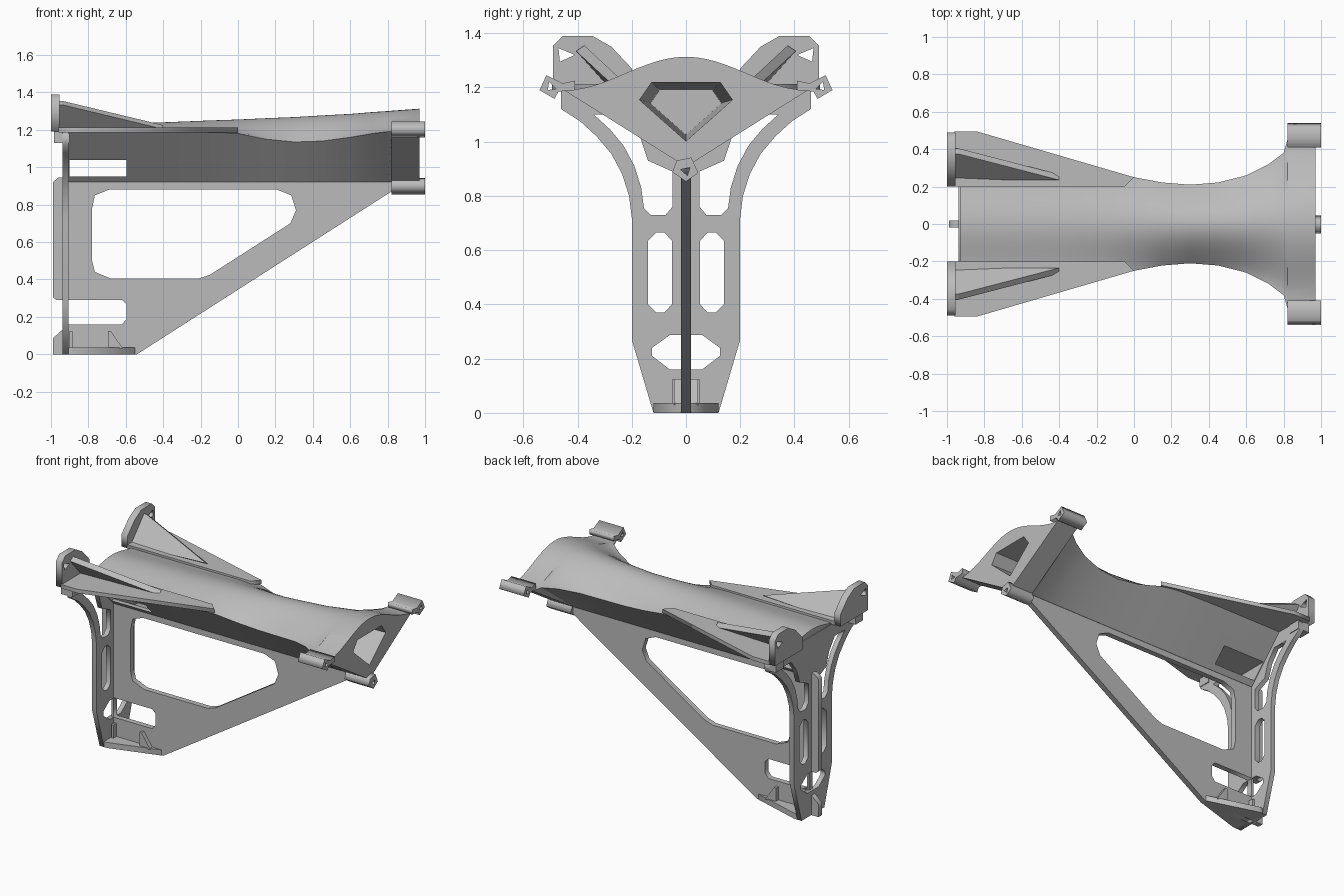
import bpy, bmesh, math

cube = bpy.data.objects.get("Cube")
if cube:
    bpy.data.objects.remove(cube, do_unlink=True)

grey = bpy.data.materials.new("plain grey")
grey.use_nodes = True
grey.diffuse_color = (0.5, 0.5, 0.5, 1)
for node in grey.node_tree.nodes:
    if node.type == "BSDF_PRINCIPLED":
        node.inputs["Base Color"].default_value = (0.5, 0.5, 0.5, 1)


def link(name, data):
    obj = bpy.data.objects.new(name, data)
    bpy.context.collection.objects.link(obj)
    return obj


def finish(name, bm):
    bmesh.ops.remove_doubles(bm, verts=bm.verts, dist=1e-5)
    bmesh.ops.recalc_face_normals(bm, faces=bm.faces)
    mesh = bpy.data.meshes.new(name)
    bm.to_mesh(mesh)
    bm.free()
    mesh.materials.clear()
    mesh.materials.append(grey)
    return link(name, mesh)


def evaluated(obj):
    deps = bpy.context.evaluated_depsgraph_get()
    return bpy.data.meshes.new_from_object(obj.evaluated_get(deps))


def plate(name, plane, low, high, outline, holes=()):
    """Flat plate with holes, extruded across the given plane."""
    curve = bpy.data.curves.new(name + " profile", "CURVE")
    curve.dimensions = "2D"
    curve.fill_mode = "BOTH"
    curve.extrude = (high - low) / 2
    for loop in [outline, *holes]:
        spline = curve.splines.new("POLY")
        spline.points.add(len(loop) - 1)
        for point, (u, v) in zip(spline.points, loop):
            point.co = (u, v, 0, 1)
        spline.use_cyclic_u = True
    temp = link(name + " profile", curve)
    bpy.context.view_layer.update()
    bm = bmesh.new()
    bm.from_mesh(evaluated(temp))
    bpy.data.objects.remove(temp, do_unlink=True)
    mid = (low + high) / 2
    for v in bm.verts:
        a, b, c = v.co
        c += mid
        v.co = {"xz": (a, c, b), "yz": (c, a, b), "xy": (a, b, c)}[plane]
    return finish(name, bm)


def hull(name, points):
    bm = bmesh.new()
    for p in points:
        bm.verts.new(p)
    bmesh.ops.convex_hull(bm, input=bm.verts)
    return finish(name, bm)


def box(name, x, y, z):
    return hull(name, [(a, b, c) for a in x for b in y for c in z])


def flip(points, side):
    return [(side * a, b) for a, b in points]


# Saddle body: x, half width, crown height, edge height, crown sharpness
stations = [
    (-.93, .28, 1.23, 1.19, 2), (-.4, .28, 1.24, 1.19, 2), (-.15, .27, 1.25, 1.19, 1.8),
    (0, .25, 1.255, 1.18, 1.5), (.15, .222, 1.262, 1.15, 1), (.3, .21, 1.268, 1.135, 1),
    (.45, .222, 1.277, 1.14, 1), (.6, .26, 1.285, 1.16, 1.3), (.72, .32, 1.295, 1.18, 1.6),
    (.8, .38, 1.3, 1.19, 2), (.82, .45, 1.302, 1.19, 2), (.97, .45, 1.313, 1.19, 2)]
bm = bmesh.new()
rings = []
for x, w, crown, edge, power in stations:
    section = []
    for i in range(25):
        t = i / 12 - 1
        rise = max(0, math.cos(math.pi * t / 2)) ** power
        section.append((w * t, edge + (crown - edge) * rise))
    section += [(.02, .92), (-.02, .92)]
    rings.append([bm.verts.new((x, y, z)) for y, z in section])
for a, b in zip(rings, rings[1:]):
    for i in range(len(a)):
        j = (i + 1) % len(a)
        bm.faces.new((a[i], a[j], b[j], b[i]))
bm.faces.new(rings[0])
bm.faces.new(rings[-1])
body = finish("saddle_body", bm)

# End opening and rear notch cut from the body
opening = [(0, 1.0), (.175, 1.155), (.13, 1.22), (-.13, 1.22), (-.175, 1.155)]
cutters = [
    hull("opening_cutter", [(1.1, y, z) for y, z in opening]
         + [(-.5, y * .75, 1.1 + (z - 1.1) * .75) for y, z in opening]),
    box("notch_cutter", (-.9, -.595), (-.5, .5), (.95, 1.04))]
for cutter in cutters:
    cutter.hide_render = True
    mod = body.modifiers.new(cutter.name, "BOOLEAN")
    mod.operation = "DIFFERENCE"
    mod.solver = "EXACT"
    mod.object = cutter
bpy.context.view_layer.update()
cut_mesh = evaluated(body)
body.modifiers.clear()
body.data = cut_mesh
for cutter in cutters:
    bpy.data.objects.remove(cutter, do_unlink=True)
bpy.ops.object.select_all(action="DESELECT")
body.select_set(True)
bpy.context.view_layer.objects.active = body
bpy.ops.object.shade_smooth_by_angle(angle=math.radians(30))

# Central web with its large window and lower slot
plate("central_web", "xz", -.018, .018,
      [(-.92, 0), (-.54, 0), (.82, .87), (.95, .9), (.95, .95), (-.92, .95)],
      [[(-.78, .78), (-.765, .85), (-.69, .88), (.21, .88), (.285, .85), (.31, .77),
        (.28, .7), (-.15, .425), (-.21, .405), (-.68, .405), (-.765, .44), (-.78, .5)],
       [(-.905, .16), (-.62, .16), (-.595, .19), (-.595, .265), (-.62, .29), (-.905, .29)]])
plate("upper_rear_fin", "xz", -.018, .018,
      [(-.92, .29), (-.97, .29), (-.99, .305), (-.99, .92), (-.96, .945), (-.92, .945)])
plate("lower_rear_fin", "xz", -.018, .018,
      [(-.92, 0), (-.99, 0), (-.99, .085), (-.94, .13), (-.92, .13)])

# Rear upright with flared arms
side = [(.12, 0), (.2, .27), (.2, .72), (.21, .8), (.235, .88), (.275, .955),
        (.33, 1.02), (.39, 1.075), (.46, 1.12), (.46, 1.19)]
gap = [(.05, .76), (.075, .73), (.13, .73), (.155, .755), (.165, .83), (.19, .91),
       (.23, .985), (.28, 1.045), (.34, 1.1), (.23, 1.1), (.17, 1.02), (.14, .93), (.05, .89)]
slot = [(.052, .4), (.08, .37), (.11, .37), (.14, .4), (.14, .635), (.11, .665),
        (.08, .665), (.052, .635)]
port = [(.06, .16), (.125, .21), (.125, .24), (.06, .287)]
plate("rear_upright", "yz", -.937, -.905, side + flip(side, -1)[::-1],
      [gap, flip(gap, -1), slot, flip(slot, -1), port + flip(port, -1)[::-1]])

# Foot and its small gussets
plate("foot", "xy", 0, .037, [(-.93, -.12), (-.93, .12), (-.88, .12), (-.55, .02),
                              (-.55, -.02), (-.88, -.12)])
for s in (-1, 1):
    box("foot_gusset", (-.9, -.885), (0, s * .05), (.03, .125))
    hull("foot_brace", [(x, y, z) for y in (0, s * .045)
                        for x, z in [(-.695, .03), (-.695, .125), (-.68, .125), (-.615, .03)]])

for s in (-1, 1):
    # Side wing, mounting ear, rib and arm pad
    plate("side_wing", "xy", 1.187, 1.213,
          [(-.96, s * .2), (-.96, s * .495), (-.84, s * .495), (0, s * .25), (-.05, s * .2)])
    ear = [(.2, 1.19), (.2, 1.27), (.275, 1.35), (.345, 1.39), (.455, 1.39),
           (.49, 1.355), (.49, 1.19)]
    plate("mounting_ear", "yz", -1, -.955, flip(ear, s),
          [flip([(.41, 1.32), (.47, 1.345), (.465, 1.295)], s)])
    hull("ear_rib", [(x, s * (y + d), z - d * .7) for d in (0, .03)
                     for x, y, z in [(-.96, .235, 1.2), (-.96, .375, 1.355),
                                     (-.94, .375, 1.355), (-.4, .235, 1.225)]])
    box("arm_pad", (-.985, -.9), (s * .38, s * .46), (1.13, 1.2))
    # Front fixing lug with a bore
    lug = [(.41, 1.19), (.47, 1.185), (.485, 1.158), (.54, 1.19), (.515, 1.245),
           (.455, 1.215), (.41, 1.225)]
    plate("front_lug", "yz", .82, 1, flip(lug, s),
          [flip([(.48, 1.195), (.51, 1.19), (.505, 1.22)], s)])

# Lower front fixing lug
plate("lower_lug", "yz", .82, 1, [(-.05, .888), (0, .853), (.045, .885), (.02, .942), (-.035, .93)],
      [[(-.02, .897), (.005, .875), (.015, .905)]])
